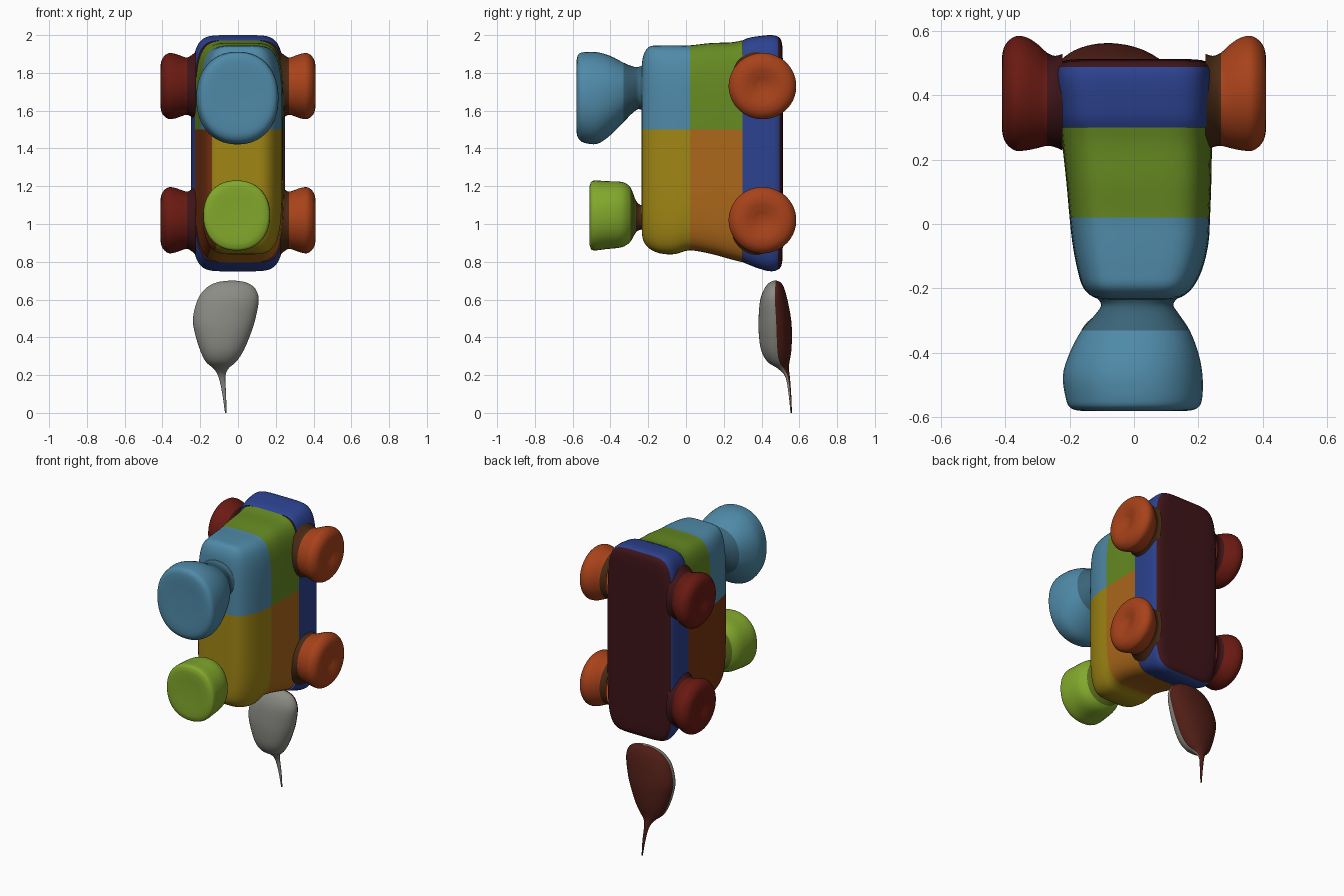
import bpy, bmesh, math
from mathutils import Vector

COLOURS = {
    "sky": "4F8AA8", "lime": "82A82C", "green": "668A22", "yellow": "A08614",
    "orange": "AC681A", "rust": "7A3410", "wheel_red": "A8421A", "dark_red": "6A1A12",
    "blue": "2C4290", "maroon": "3E1418", "grey": "8C8C86", "brown": "501E16",
    "teal": "3A6478", "olive": "5A6A1C", "dark": "4A2A14",
}


def material(name):
    mat = bpy.data.materials.get(name) or bpy.data.materials.new(name)
    rgb = [int(COLOURS[name][i:i + 2], 16) / 255 for i in (0, 2, 4)]
    mat.diffuse_color = [((c + 0.055) / 1.055) ** 2.4 for c in rgb] + [1]
    return mat


def spline(sections, steps=4):
    """Smoothly interpolate the loft sections."""
    out = []
    for i in range(len(sections) - 1):
        a, b, c, d = (sections[min(max(i + k, 0), len(sections) - 1)] for k in (-1, 0, 1, 2))
        for s in range(steps):
            t = s / steps
            out.append([0.5 * (2 * q + (r - p) * t + (2 * p - 5 * q + 4 * r - u) * t * t
                               + (3 * q - p - 3 * r + u) * t ** 3)
                        for p, q, r, u in zip(a, b, c, d)])
    return out + [list(sections[-1])]


def loft(name, axis, sections, paint, power=2.0, n=48, caps=(True, True), cuts=()):
    """Skin rounded sections (position, centre a, centre b, half a, half b)."""
    bm = bmesh.new()
    rings = []
    for pos, ca, cb, ha, hb in spline(sections):
        ring = []
        for k in range(n):
            t = 2 * math.pi * (k + 0.5) / n
            c, s = math.cos(t), math.sin(t)
            co = [ca + ha * math.copysign(abs(c) ** (2 / power), c),
                  cb + hb * math.copysign(abs(s) ** (2 / power), s)]
            co.insert("xyz".index(axis), pos)
            ring.append(bm.verts.new(co))
        rings.append(ring)
    for r0, r1 in zip(rings, rings[1:]):
        for k in range(n):
            m = (k + 1) % n
            bm.faces.new((r0[k], r0[m], r1[m], r1[k]))
    # ends buried in another part stay open
    for cap, ring in zip(caps, (rings[0], rings[-1])):
        if cap:
            bm.faces.new(ring)
    for co, no in cuts:
        bmesh.ops.bisect_plane(bm, geom=bm.verts[:] + bm.edges[:] + bm.faces[:],
                               plane_co=co, plane_no=no)
    bmesh.ops.recalc_face_normals(bm, faces=bm.faces[:])
    bm.normal_update()
    mesh = bpy.data.meshes.new(name)
    used = []
    for f in bm.faces:
        f.smooth = True
        colour = paint(f.calc_center_median(), f.normal)
        if colour not in used:
            used.append(colour)
            mesh.materials.append(material(colour))
        f.material_index = used.index(colour)
    bm.to_mesh(mesh)
    bm.free()
    obj = bpy.data.objects.new(name, mesh)
    bpy.context.collection.objects.link(obj)
    return obj


# Car body: upper cab in sky and green, lower half in yellow and orange
def body_paint(c, n):
    if c.z > 1.5:
        return "sky" if c.y < 0.02 else "green"
    if n.x < -0.6:
        return "rust"
    return "yellow" if c.y < 0.02 else "orange"


loft("car_body", "y", [
    (-0.234, 0.01, 1.40, 0.06, 0.36), (-0.231, 0.01, 1.40, 0.125, 0.47),
    (-0.20, 0.012, 1.405, 0.168, 0.53), (-0.14, 0.018, 1.395, 0.194, 0.55),
    (-0.06, 0.02, 1.393, 0.211, 0.553), (0.02, 0.018, 1.403, 0.218, 0.543),
    (0.13, 0.015, 1.40, 0.225, 0.558), (0.24, 0.01, 1.387, 0.232, 0.575),
    (0.30, 0.008, 1.385, 0.236, 0.588)],
    body_paint, power=5, n=64, caps=(True, False),
    cuts=[(Vector((0, 0, 1.5)), Vector((0, 0, 1)))])

# Chassis: blue rim with a dark underside facing back
loft("chassis", "y", [
    (0.30, 0.008, 1.385, 0.235, 0.587), (0.33, 0.005, 1.385, 0.24, 0.60),
    (0.38, 0.003, 1.38, 0.245, 0.614), (0.44, 0.0, 1.375, 0.248, 0.625),
    (0.48, 0.0, 1.375, 0.243, 0.62), (0.505, 0.0, 1.375, 0.222, 0.595),
    (0.512, 0.0, 1.375, 0.16, 0.52), (0.512, 0.0, 1.375, 0.08, 0.35)],
    lambda c, n: "maroon" if n.y > 0.5 else "blue", power=6, n=64, caps=(False, True))

# Four dimpled wheels, each flaring into the chassis: (x, centre y, half y, half z)
WHEEL = [(0.222, 0.378, 0.150, 0.185), (0.245, 0.38, 0.142, 0.165), (0.27, 0.387, 0.145, 0.152),
         (0.30, 0.397, 0.162, 0.160), (0.335, 0.404, 0.176, 0.172), (0.37, 0.405, 0.177, 0.174),
         (0.40, 0.405, 0.150, 0.147), (0.41, 0.405, 0.105, 0.105), (0.402, 0.405, 0.06, 0.06),
         (0.393, 0.405, 0.03, 0.03), (0.39, 0.405, 0.003, 0.003)]
for side, label, outer, inner in ((1, "right", "wheel_red", "dark"),
                                  (-1, "left", "dark_red", "maroon")):
    for z, row in ((1.73, "upper"), (1.02, "lower")):
        loft(f"{row}_{label}_wheel", "x",
             [(side * x, cy, z, hy, hz) for x, cy, hy, hz in WHEEL],
             lambda c, n, o=outer, i=inner: o if abs(c.x) > 0.27 else i,
             caps=(False, True))

# Two knobs on short necks at the front
loft("upper_knob", "y", [
    (-0.225, 0.01, 1.72, 0.13, 0.125), (-0.25, 0.01, 1.72, 0.112, 0.112),
    (-0.28, 0.01, 1.712, 0.13, 0.122), (-0.33, 0.005, 1.697, 0.168, 0.157),
    (-0.40, 0.0, 1.68, 0.20, 0.21), (-0.47, -0.004, 1.667, 0.217, 0.243),
    (-0.54, 0.0, 1.67, 0.212, 0.24), (-0.57, 0.0, 1.675, 0.198, 0.222),
    (-0.58, 0.0, 1.675, 0.16, 0.18), (-0.578, 0.0, 1.675, 0.08, 0.09)],
    lambda c, n: "teal" if c.y > -0.33 else "sky", power=2.2, caps=(False, True))
loft("lower_knob", "y", [
    (-0.222, 0.0, 1.035, 0.085, 0.08), (-0.238, 0.0, 1.035, 0.067, 0.065),
    (-0.265, 0.0, 1.04, 0.08, 0.085), (-0.295, -0.005, 1.05, 0.13, 0.145),
    (-0.34, -0.005, 1.05, 0.163, 0.173), (-0.42, -0.007, 1.047, 0.176, 0.18),
    (-0.49, -0.007, 1.045, 0.175, 0.185), (-0.508, -0.007, 1.045, 0.155, 0.165),
    (-0.512, -0.007, 1.045, 0.12, 0.13), (-0.51, -0.007, 1.045, 0.06, 0.06)],
    lambda c, n: "dark" if c.y > -0.265 else "olive" if c.y > -0.295 else "lime",
    power=2.2, caps=(False, True))

# Loose leaf below, tapering to a thin stem
loft("leaf", "z", [
    (0.0, -0.065, 0.557, 0.004, 0.004), (0.10, -0.073, 0.55, 0.01, 0.007),
    (0.19, -0.085, 0.538, 0.018, 0.012), (0.235, -0.09, 0.515, 0.04, 0.03),
    (0.27, -0.09, 0.49, 0.08, 0.058), (0.33, -0.085, 0.478, 0.115, 0.08),
    (0.42, -0.08, 0.473, 0.148, 0.088), (0.50, -0.073, 0.47, 0.166, 0.086),
    (0.60, -0.052, 0.465, 0.162, 0.072), (0.66, -0.04, 0.468, 0.13, 0.052),
    (0.69, -0.035, 0.472, 0.08, 0.03), (0.70, -0.03, 0.473, 0.02, 0.008)],
    lambda c, n: "brown" if n.y > 0.0 else "grey", power=2.1)
